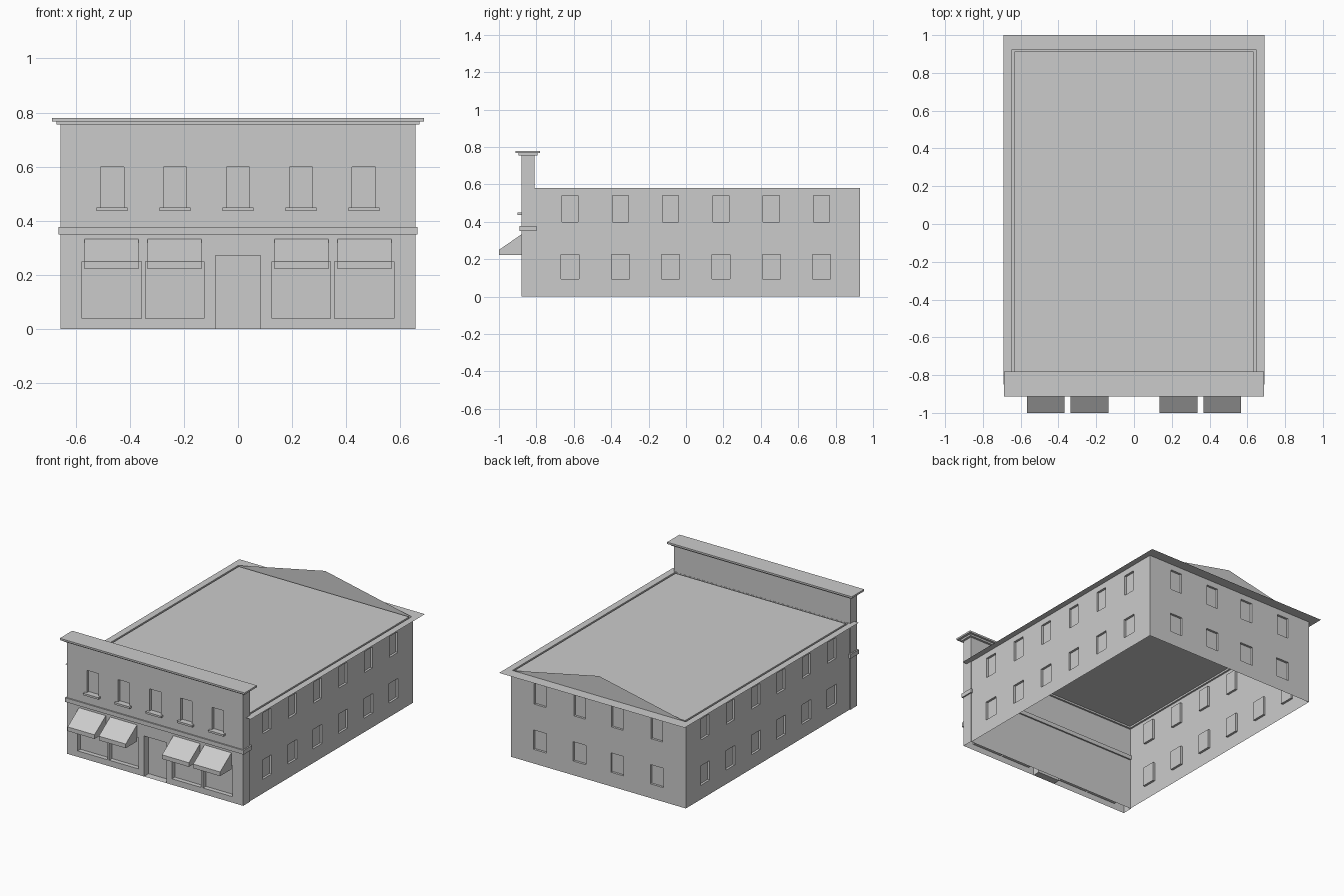
import bpy, bmesh
from mathutils import Vector

old = bpy.data.objects.get("Cube")
if old:
    bpy.data.objects.remove(old, do_unlink=True)

grey = bpy.data.materials.new("plain grey")
grey.use_nodes = True
GREY = (0.6, 0.6, 0.6, 1)
grey.diffuse_color = GREY
grey.node_tree.nodes["Principled BSDF"].inputs["Base Color"].default_value = GREY


def finish(name, bm, weld=True):
    """Turn a bmesh into a named, flat-shaded object."""
    if weld:
        bmesh.ops.remove_doubles(bm, verts=bm.verts, dist=0.0001)
    mesh = bpy.data.meshes.new(name)
    bm.to_mesh(mesh)
    bm.free()
    mesh.materials.append(grey)
    obj = bpy.data.objects.new(name, mesh)
    bpy.context.collection.objects.link(obj)
    return obj


def face(bm, pts):
    return bm.faces.new([bm.verts.new(p) for p in pts])


def box(name, x, y, z):
    bm = bmesh.new()
    bmesh.ops.create_cube(bm, size=1)
    for v in bm.verts:
        v.co = [(a + b) / 2 + c * (b - a) for (a, b), c in zip((x, y, z), v.co)]
    return finish(name, bm)


def wall(name, origin, along, u_range, height, openings):
    """Wall sheet with recessed openings given as (u0, u1, z0, z1, depth)."""
    origin, along = Vector(origin), Vector(along)
    inward = -along.cross(Vector((0, 0, 1)))

    def pt(u, z, d=0):
        return origin + along * u + Vector((0, 0, z)) + inward * d

    us = sorted({*u_range, *(u for o in openings for u in o[:2])})
    zs = sorted({0, height, *(z for o in openings for z in o[2:4])})
    bm = bmesh.new()
    for a, b in zip(us, us[1:]):
        for c, d in zip(zs, zs[1:]):
            u, z = (a + b) / 2, (c + d) / 2
            if not any(o[0] < u < o[1] and o[2] < z < o[3] for o in openings):
                face(bm, [pt(a, c), pt(b, c), pt(b, d), pt(a, d)])
    for a, b, c, d, depth in openings:
        rim = [(a, c), (b, c), (b, d), (a, d)]
        face(bm, [pt(*p, depth) for p in rim])
        for i in range(4):
            p, q = rim[i], rim[(i + 1) % 4]
            face(bm, [pt(*p), pt(*q), pt(*q, depth), pt(*p, depth)])
    return finish(name, bm)


def window_rows(centres):
    rows = [(0.043, 0.40, 0.54), (0.048, 0.095, 0.225)]
    return [(c - w, c + w, z0, z1, 0.015) for c in centres for w, z0, z1 in rows]


HALF, FRONT, BACK, EAVE = 0.65, -0.81, 0.93, 0.58
FACADE_Y, FACADE_X, FACADE_TOP = -0.88, 0.655, 0.758

# Main building walls
side_centres = [-0.62 + 0.269 * i for i in range(6)]
wall("left_wall", (HALF, 0, 0), (0, 1, 0), (FRONT, BACK), EAVE,
     window_rows(side_centres))
wall("right_wall", (-HALF, 0, 0), (0, -1, 0), (-BACK, -FRONT), EAVE,
     window_rows([-c for c in side_centres]))
wall("back_wall", (0, BACK, 0), (-1, 0, 0), (-HALF, HALF), EAVE,
     window_rows([-0.435, -0.14, 0.14, 0.435]))

# Flat roof sheet: eaves, narrow gutter groove and deck
rings = [(0.69, -0.85, 1.0, 0), (0.645, -0.805, 0.925, 0),
         (0.645, -0.805, 0.925, -0.012), (0.633, -0.793, 0.913, -0.012),
         (0.633, -0.793, 0.913, 0)]
loops = [[(-x, y0, EAVE + z), (x, y0, EAVE + z), (x, y1, EAVE + z), (-x, y1, EAVE + z)]
         for x, y0, y1, z in rings]
bm = bmesh.new()
for low, high in zip(loops, loops[1:]):
    for i in range(4):
        j = (i + 1) % 4
        face(bm, [low[i], low[j], high[j], high[i]])
face(bm, loops[-1])
finish("flat_roof", bm)

# Thin gable triangles above both ends of the roof
for name, y, sign in (("back_gable", 0.925, -1), ("front_gable", -0.806, -1)):
    bm = bmesh.new()
    face(bm, [(sign * 0.64, y, EAVE), (0, y, EAVE + 0.135), (-sign * 0.64, y, EAVE)])
    bmesh.ops.reverse_faces(bm, faces=bm.faces)
    finish(name, bm)

# Street front with windows, shop windows and doorway
upper_centres = [0.2325 * i for i in range(-2, 3)]
openings = [(c - 0.043, c + 0.043, 0.45, 0.60, 0.02) for c in upper_centres]
for a, b in ((0.125, 0.342), (0.356, 0.577)):
    openings += [(a, b, 0.04, 0.25, 0.03), (-b, -a, 0.04, 0.25, 0.03)]
openings.append((-0.083, 0.083, 0, 0.272, 0.05))
wall("street_front", (0, FACADE_Y, 0), (1, 0, 0), (-FACADE_X, FACADE_X),
     FACADE_TOP, openings)
for name, origin, along, span in (
        ("front_wall_back", (0, FRONT, 0), (-1, 0, 0), (-FACADE_X, FACADE_X)),
        ("front_wall_left_end", (FACADE_X, 0, 0), (0, 1, 0), (FACADE_Y, FRONT)),
        ("front_wall_right_end", (-FACADE_X, 0, 0), (0, -1, 0), (-FRONT, -FACADE_Y))):
    wall(name, origin, along, span, FACADE_TOP, [])

# Cornice, belt course and window sills
box("cornice_lower", (-0.67, 0.67), (-0.895, -0.795), (0.756, 0.768))
box("cornice_upper", (-0.687, 0.687), (-0.912, -0.78), (0.768, 0.78))
box("belt_course", (-0.664, 0.664), (-0.889, -0.80), (0.35, 0.378))
for c in upper_centres:
    box("window_sill", (c - 0.057, c + 0.057), (-0.90, FACADE_Y), (0.437, 0.45))

# Sloped awnings over the shop windows
profile = [(FACADE_Y, 0.333), (-1.0, 0.25), (-1.0, 0.222), (FACADE_Y, 0.222)]
for c in (-0.467, -0.235, 0.235, 0.467):
    bm = bmesh.new()
    f = face(bm, [(c - 0.1, y, z) for y, z in profile])
    out = bmesh.ops.extrude_face_region(bm, geom=[f])
    moved = [v for v in out["geom"] if isinstance(v, bmesh.types.BMVert)]
    bmesh.ops.translate(bm, verts=moved, vec=(0.2, 0, 0))
    bmesh.ops.recalc_face_normals(bm, faces=bm.faces)
    finish("awning", bm)
